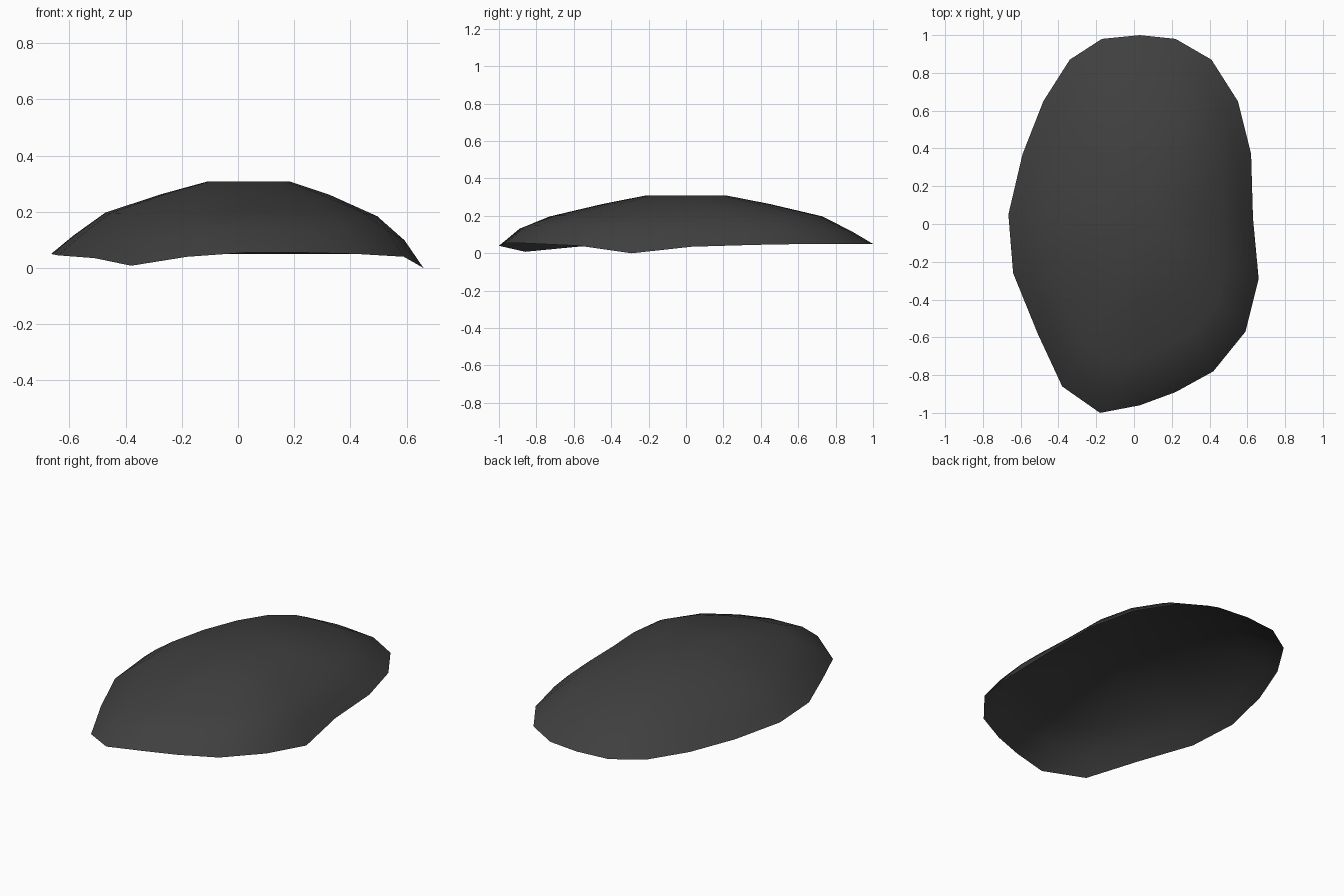
import bpy, bmesh, math

if "Cube" in bpy.data.objects:
    bpy.data.objects.remove(bpy.data.objects["Cube"])

# rim outline (x, y, z), clockwise seen from above, starting at the back
RIM = [(.03, 1, .05), (.22, .98, .05), (.41, .87, .05), (.55, .65, .05), (.62, .37, .045),
       (.63, .03, .035), (.66, -.29, 0), (.59, -.57, .04), (.42, -.78, .05), (.22, -.89, .055),
       (.03, -.96, .055), (-.18, -1, .04), (-.38, -.86, .008), (-.51, -.58, .035), (-.64, -.26, .045),
       (-.665, .05, .05), (-.59, .37, .05), (-.48, .65, .05), (-.34, .87, .05), (-.17, .98, .05)]
# dome section: (scale from centre, height, extra height at the steeper front right)
RINGS = [(1, .05, 0), (.89, .115, .03), (.73, .197, .003), (.45, .263, 0), (.22, .308, 0)]
CX, CY = .05, 0

bm = bmesh.new()
rings = []
for s, h, bulge in RINGS:
    ring = []
    for x, y, z in RIM:
        a = math.atan2(y, x)
        front = max(0, math.cos(a + math.radians(70))) ** 2
        ring.append(bm.verts.new((CX + (x - CX) * s, CY + (y - CY) * s,
                                  h + bulge * front + (z - .05) * s ** 4)))
    rings.append(ring)
apex = bm.verts.new((CX + .04, CY + .05, .302))

n = len(RIM)
for lo, hi in zip(rings, rings[1:]):
    for i in range(n):
        j = (i + 1) % n
        bm.faces.new((lo[j], lo[i], hi[i], hi[j]))
for i in range(n):
    bm.faces.new((rings[-1][(i + 1) % n], rings[-1][i], apex))

# open, thin domed shell
mesh = bpy.data.meshes.new("domed_shell")
bm.to_mesh(mesh)
bm.free()
for p in mesh.polygons:
    p.use_smooth = True
shell = bpy.data.objects.new("domed_shell", mesh)
bpy.context.collection.objects.link(shell)

mat = bpy.data.materials.new("dark_grey")
mat.diffuse_color = (.05, .05, .05, 1)
mat.use_nodes = True
mat.node_tree.nodes["Principled BSDF"].inputs["Base Color"].default_value = mat.diffuse_color
mesh.materials.append(mat)
